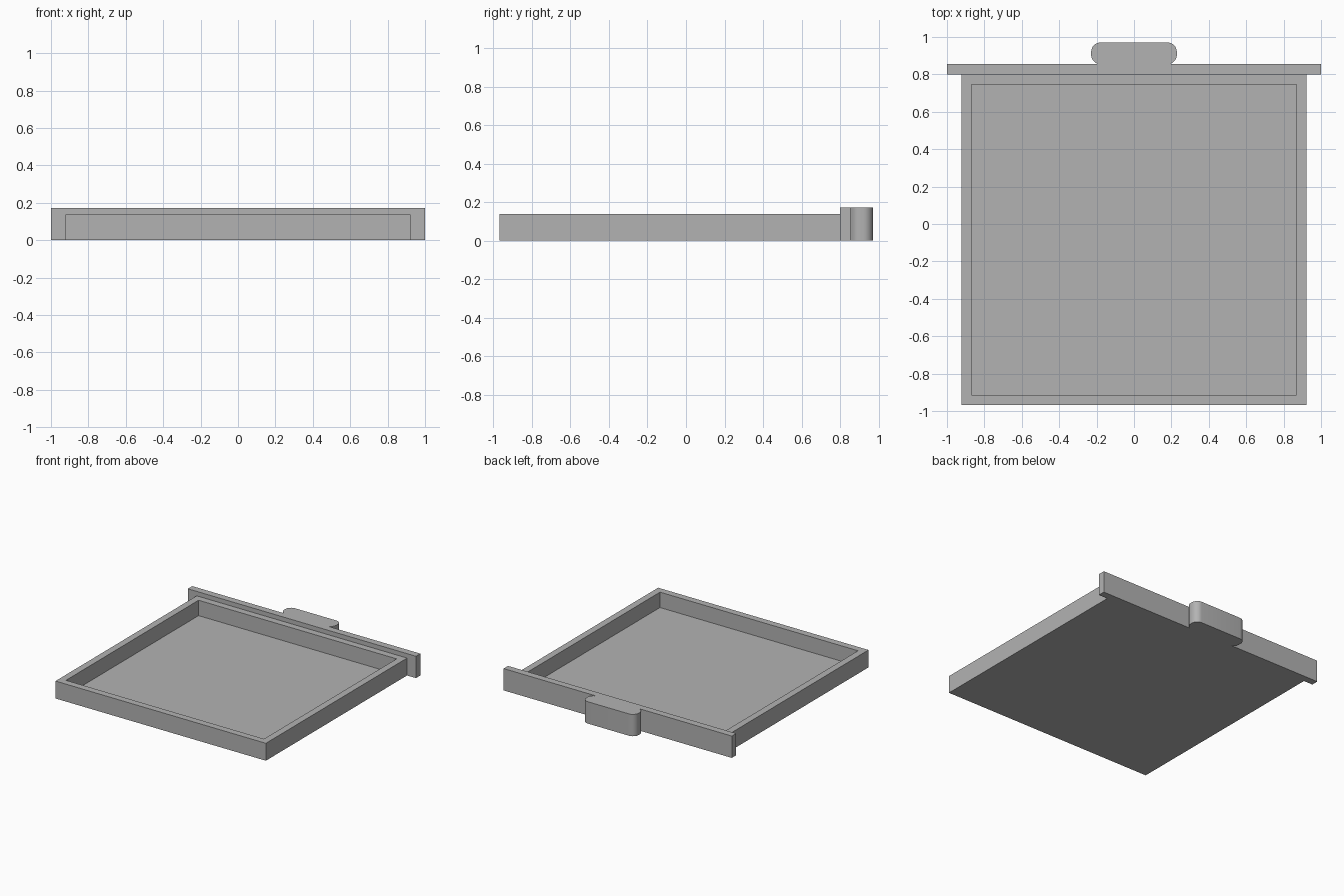
import bpy, bmesh, math

cube = bpy.data.objects.get("Cube")
if cube:
    bpy.data.objects.remove(cube, do_unlink=True)

grey = bpy.data.materials.new("plain grey")
grey.use_nodes = True
colour = (0.45, 0.45, 0.45, 1)
grey.diffuse_color = colour
grey.node_tree.nodes["Principled BSDF"].inputs["Base Color"].default_value = colour


def finish(name, bm):
    bmesh.ops.recalc_face_normals(bm, faces=bm.faces)
    mesh = bpy.data.meshes.new(name)
    bm.to_mesh(mesh)
    bm.free()
    mesh.materials.append(grey)
    obj = bpy.data.objects.new(name, mesh)
    bpy.context.collection.objects.link(obj)
    return obj


def extrude_outline(bm, points, height):
    """Raise a closed outline from the ground and return its top face."""
    base = bm.faces.new([bm.verts.new((x, y, 0)) for x, y in points])
    raised = bmesh.ops.extrude_face_region(bm, geom=[base], use_keep_orig=True)["geom"]
    verts = [g for g in raised if isinstance(g, bmesh.types.BMVert)]
    bmesh.ops.translate(bm, verts=verts, vec=(0, 0, height))
    return next(g for g in raised if isinstance(g, bmesh.types.BMFace))


# Open tray: a slab whose top is inset to a rim and sunk to the floor
HALF, FRONT, BACK, HEIGHT = 0.922, -0.968, 0.80, 0.138
RIM, FLOOR = 0.054, 0.016
bm = bmesh.new()
top = extrude_outline(bm, [(-HALF, FRONT), (HALF, FRONT), (HALF, BACK), (-HALF, BACK)], HEIGHT)
bm.normal_update()
bmesh.ops.inset_region(bm, faces=[top], thickness=RIM, use_even_offset=True)
sunk = bmesh.ops.extrude_face_region(bm, geom=[top])["geom"]
floor_verts = [g for g in sunk if isinstance(g, bmesh.types.BMVert)]
bmesh.ops.translate(bm, verts=floor_verts, vec=(0, 0, FLOOR - HEIGHT))
if top.is_valid:
    bmesh.ops.delete(bm, geom=[top], context='FACES_ONLY')
finish("tray", bm)

# Back panel and rounded pull, one continuous outline
PANEL_BACK, PULL_BACK, PULL_HALF, RADIUS, NECK = 0.855, 0.97, 0.229, 0.05, 0.195
STEPS = 8


def arc(cx, cy, start, end):
    angles = [math.radians(start + (end - start) * i / STEPS) for i in range(STEPS + 1)]
    return [(cx + RADIUS * math.cos(a), cy + RADIUS * math.sin(a)) for a in angles]


cx = PULL_HALF - RADIUS
right = [(1, BACK), (1, PANEL_BACK), (NECK, PANEL_BACK)]
right += arc(cx, PANEL_BACK + RADIUS, -65, 0)
right += arc(cx, PULL_BACK - RADIUS, 0, 90)
left = [(-x, y) for x, y in reversed(right)]
bm = bmesh.new()
extrude_outline(bm, right + left, 0.173)
panel = finish("back_panel_with_pull", bm)

# Smooth the rounded pull while keeping hard edges
bpy.ops.object.select_all(action='DESELECT')
panel.select_set(True)
bpy.context.view_layer.objects.active = panel
bpy.ops.object.shade_smooth_by_angle(angle=math.radians(30))
